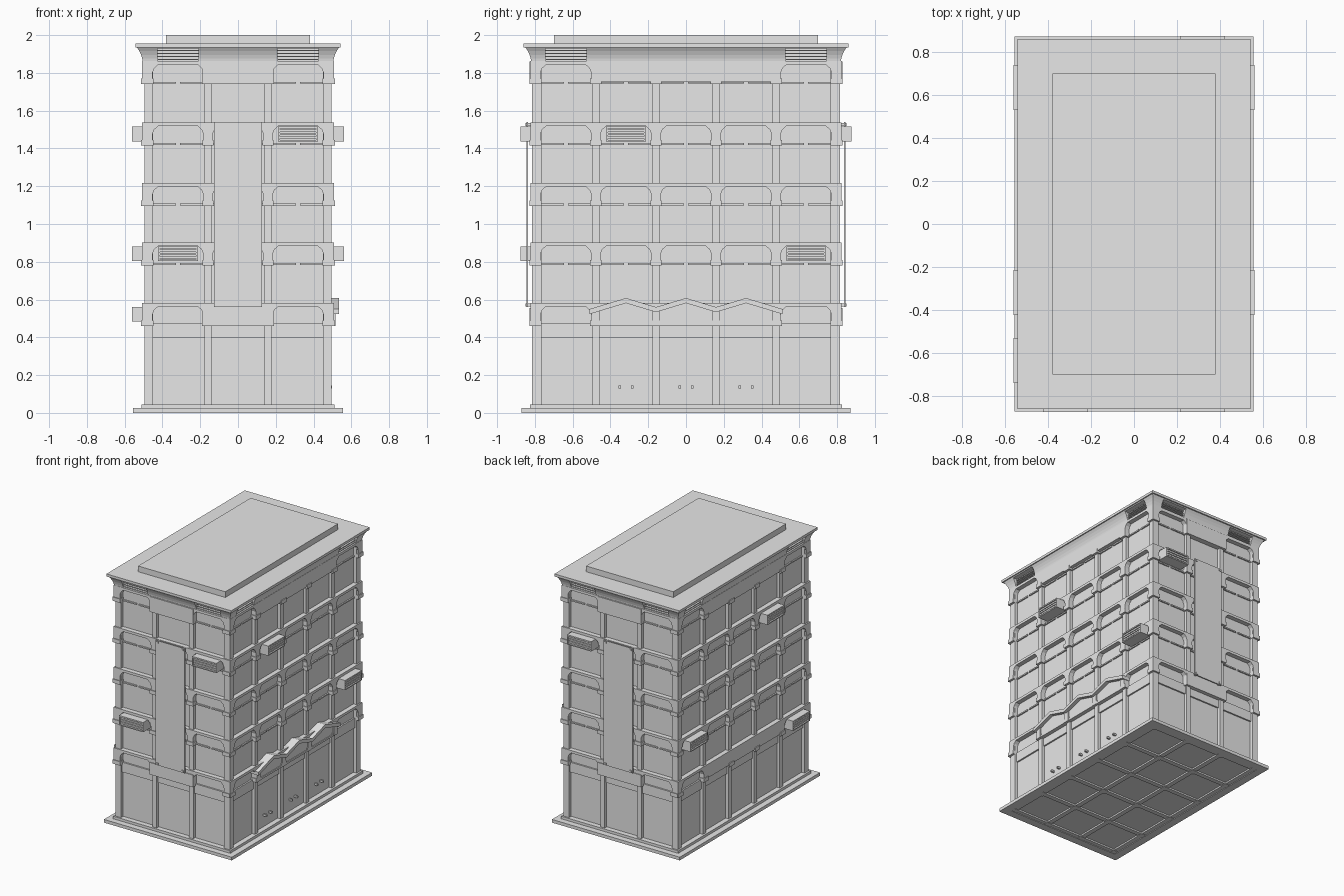
import bpy, bmesh, math
from mathutils import Matrix

cube = bpy.data.objects.get("Cube")
if cube:
    bpy.data.objects.remove(cube, do_unlink=True)

GREY = (0.8, 0.8, 0.8, 1.0)
stone = bpy.data.materials.new("plain grey")
stone.use_nodes = True
stone.diffuse_color = GREY
stone.node_tree.nodes["Principled BSDF"].inputs["Base Color"].default_value = GREY

HALF_X, HALF_Y = 0.47, 0.785      # wall planes
BAY = 0.318                       # pillar spacing
FLOORS = [0.475, 0.795, 1.11, 1.43, 1.755]
BAND_H = 0.108


def finish(name, bm, turn=0):
    bmesh.ops.recalc_face_normals(bm, faces=bm.faces)
    bm.transform(Matrix.Rotation(math.radians(turn), 4, "Z"))
    mesh = bpy.data.meshes.new(name)
    bm.to_mesh(mesh)
    bm.free()
    mesh.materials.append(stone)
    ob = bpy.data.objects.new(name, mesh)
    bpy.context.collection.objects.link(ob)
    return ob


def box(bm, x0, x1, y0, y1, z0, z1):
    m = Matrix.Translation(((x0 + x1) / 2, (y0 + y1) / 2, (z0 + z1) / 2))
    bmesh.ops.create_cube(bm, size=1, matrix=m @ Matrix.Diagonal((x1 - x0, y1 - y0, z1 - z0, 1)))


def slab(bm, hx, hy, z0, z1):
    box(bm, -hx, hx, -hy, hy, z0, z1)


def prism(bm, outline, near, far):
    """Extrude an outline in (u, z) from depth near to depth far."""
    face = bm.faces.new([bm.verts.new((u, -near, z)) for u, z in outline])
    moved = bmesh.ops.extrude_face_region(bm, geom=[face])["geom"]
    bmesh.ops.translate(bm, vec=(0, near - far, 0),
                        verts=[v for v in moved if isinstance(v, bmesh.types.BMVert)])


def arch(c, z):
    """Opening with cut corners, left to right."""
    half = [(0.135, 0), (0.135, 0.045), (0.125, 0.07), (0.105, 0.088)]
    return [(c - u, z + h) for u, h in half] + [(c + u, z + h) for u, h in reversed(half)]


def facade(name, turn, wall, reach, bays, grilles, plain_low, banner):
    centres = [(i - (bays - 1) / 2) * BAY for i in range(bays)]
    posts = [(i - bays / 2) * BAY for i in range(bays + 1)]
    middle = centres[1:-1]

    # pillars from the ground to the cornice
    bm = bmesh.new()
    for p in posts:
        box(bm, p - 0.019, p + 0.019, -wall - 0.025, -wall + 0.02, 0.025, 1.86)
    finish(name + "_pillars", bm, turn)

    # arched bands, with plain stretches where there are no openings
    bm = bmesh.new()
    for z in FLOORS:
        end = reach + 0.037
        line = [(-end, z)]
        for c in centres:
            solid = c in middle and (z == FLOORS[-1] or (z == FLOORS[0] and plain_low))
            if not solid:
                line += arch(c, z)
        line += [(end, z), (end, z + BAND_H), (-end, z + BAND_H)]
        prism(bm, line, wall - 0.01, wall + 0.037)
    finish(name + "_arched_bands", bm, turn)

    # capitals on the pillars
    bm = bmesh.new()
    for z in FLOORS:
        for p in posts:
            box(bm, p - 0.03, p + 0.03, -wall - 0.043, -wall, z - 0.015, z + 0.015)
    finish(name + "_capitals", bm, turn)

    # thin sills over the window panels and the ground floor lintels
    bm = bmesh.new()
    for c in centres:
        for z in FLOORS:
            for s in (-1, 1):
                box(bm, c + s * 0.072 - 0.062, c + s * 0.072 + 0.062,
                    -wall - 0.01, -wall, z - 0.012, z - 0.002)
        box(bm, c - 0.14, c + 0.14, -wall - 0.012, -wall, 0.398, FLOORS[0])
    finish(name + "_sills", bm, turn)

    # slatted boxes hung on single bays
    for c, z in grilles:
        bm = bmesh.new()
        w, back, front = 0.105, -wall, -wall - 0.09
        box(bm, c - w, c + w, front, back, z + 0.075, z + 0.085)
        box(bm, c - w, c + w, front, back, z + 0.008, z + 0.016)
        for s in (-1, 1):
            box(bm, c + s * (w - 0.005) - 0.005, c + s * (w - 0.005) + 0.005,
                front, back, z + 0.008, z + 0.085)
        box(bm, c - w, c + w, front + 0.02, back, z + 0.016, z + 0.075)
        for k in range(3):
            h = z + 0.022 + k * 0.018
            box(bm, c - w + 0.01, c + w - 0.01, front + 0.004, front + 0.02, h, h + 0.012)
        finish(name + "_slatted_box", bm, turn)

    # hanging banner with its stubs, between two flat panels
    if banner:
        bm = bmesh.new()
        for z0, z1 in ((0.46, 0.555), (1.74, 1.86)):
            box(bm, -0.19, 0.19, -wall - 0.043, -wall, z0, z1)
        finish(name + "_flat_panels", bm, turn)
        bm = bmesh.new()
        box(bm, -0.128, 0.128, -wall - 0.06, -wall - 0.052, 0.56, 1.54)
        for u in (-0.11, 0.11):
            for z in (0.572, 1.528):
                box(bm, u - 0.008, u + 0.008, -wall - 0.066, -wall, z - 0.008, z + 0.008)
        finish(name + "_banner", bm, turn)

    # louvres inside the cornice vents
    bm = bmesh.new()
    for c in (centres[0], centres[-1]):
        for k in range(4):
            z = 1.868 + k * 0.016
            box(bm, c - 0.108, c + 0.108, -wall - 0.03, -wall, z, z + 0.006)
    finish(name + "_louvres", bm, turn)


# main block
bm = bmesh.new()
slab(bm, HALF_X, HALF_Y, 0.02, 1.94)
finish("wall_block", bm)

# base slab, plinth and the ribbed underside
bm = bmesh.new()
slab(bm, 0.556, 0.872, 0.017, 0.025)
slab(bm, 0.51, 0.825, 0.025, 0.045)
for s in (-1, 1):
    box(bm, s * 0.525 - 0.031, s * 0.525 + 0.031, -0.872, 0.872, 0, 0.018)
    box(bm, -0.556, 0.556, s * 0.84 - 0.032, s * 0.84 + 0.032, 0, 0.018)
finish("base_slab", bm)
bm = bmesh.new()
for i in range(4):
    x = (i - 1.5) * BAY
    box(bm, x - 0.019, x + 0.019, -0.82, 0.82, 0.005, 0.018)
for i in range(6):
    y = (i - 2.5) * BAY
    box(bm, -0.5, 0.5, y - 0.019, y + 0.019, 0.005, 0.018)
    for k in range(4):
        x = (k - 1.5) * BAY
        box(bm, x - 0.025, x + 0.025, y - 0.025, y + 0.025, 0.002, 0.018)
finish("underside_ribs", bm)

# the four sides
facade("front", 0, HALF_Y, HALF_X, 3, [(BAY, 1.43), (-BAY, 0.795)], True, True)
facade("left", 90, HALF_X, HALF_Y, 5, [(-BAY, 1.43), (2 * BAY, 0.795)], True, False)
facade("back", 180, HALF_Y, HALF_X, 3, [(-BAY, 1.43)], True, True)
facade("right", 270, HALF_X, HALF_Y, 5,
       [(BAY, 1.43), (-2 * BAY, 0.795), (2 * BAY, 0.475)], True, False)

# flared cornice, lofted from rectangular rings
bm = bmesh.new()
rings = []
for out, z in ((0.034, 1.855), (0.037, 1.875), (0.043, 1.895), (0.052, 1.915), (0.066, 1.937)):
    hx, hy = HALF_X + out, HALF_Y + out
    rings.append([bm.verts.new((a * hx, b * hy, z))
                  for a, b in ((-1, -1), (1, -1), (1, 1), (-1, 1))])
for low, high in zip(rings, rings[1:]):
    for i in range(4):
        j = (i + 1) % 4
        bm.faces.new((low[i], low[j], high[j], high[i]))
bm.faces.new(rings[0])
bm.faces.new(rings[-1])
cornice = finish("cornice", bm)

# vent openings cut into the cornice at the corner bays
bm = bmesh.new()
for s in (-1, 1):
    for t in (-1, 1):
        x, y = s * BAY, t * (HALF_Y + 0.06)
        box(bm, x - 0.108, x + 0.108, y - 0.055, y + 0.055, 1.863, 1.928)
        x, y = s * (HALF_X + 0.06), t * 2 * BAY
        box(bm, x - 0.055, x + 0.055, y - 0.108, y + 0.108, 1.863, 1.928)
cutter = finish("vent_cutter", bm)
cutter.hide_render = True
cut = cornice.modifiers.new("vents", "BOOLEAN")
cut.operation, cut.solver, cut.object = "DIFFERENCE", "EXACT", cutter
bpy.context.view_layer.objects.active = cornice
bpy.ops.object.modifier_apply(modifier="vents")
bpy.data.objects.remove(cutter, do_unlink=True)

# roof slab and raised roof block
bm = bmesh.new()
slab(bm, 0.543, 0.86, 1.935, 1.955)
finish("roof_slab", bm)
bm = bmesh.new()
slab(bm, 0.38, 0.70, 1.95, 2.0)
finish("roof_block", bm)

# three gables over the entrance doors
bm = bmesh.new()
peaks = [(-0.51, 0.55)]
for i in (-1, 0, 1):
    peaks += [(i * BAY, 0.608), (i * BAY + BAY / 2, 0.56)]
peaks[-1] = (0.51, 0.55)
prism(bm, peaks + [(u, z - 0.027) for u, z in reversed(peaks)], HALF_X, HALF_X + 0.066)
for i in range(4):
    p = (i - 1.5) * BAY
    box(bm, p - 0.022, p + 0.022, -HALF_X - 0.045, -HALF_X, 0.46, 0.545)
box(bm, -0.5, 0.5, -HALF_X - 0.043, -HALF_X, 0.46, 0.475)
finish("entrance_gables", bm, 90)

# door knobs
bm = bmesh.new()
for i in (-1, 0, 1):
    for s in (-1, 1):
        u = i * BAY + s * 0.033
        box(bm, u - 0.007, u + 0.007, -HALF_X - 0.028, -HALF_X, 0.13, 0.144)
finish("door_knobs", bm, 90)
